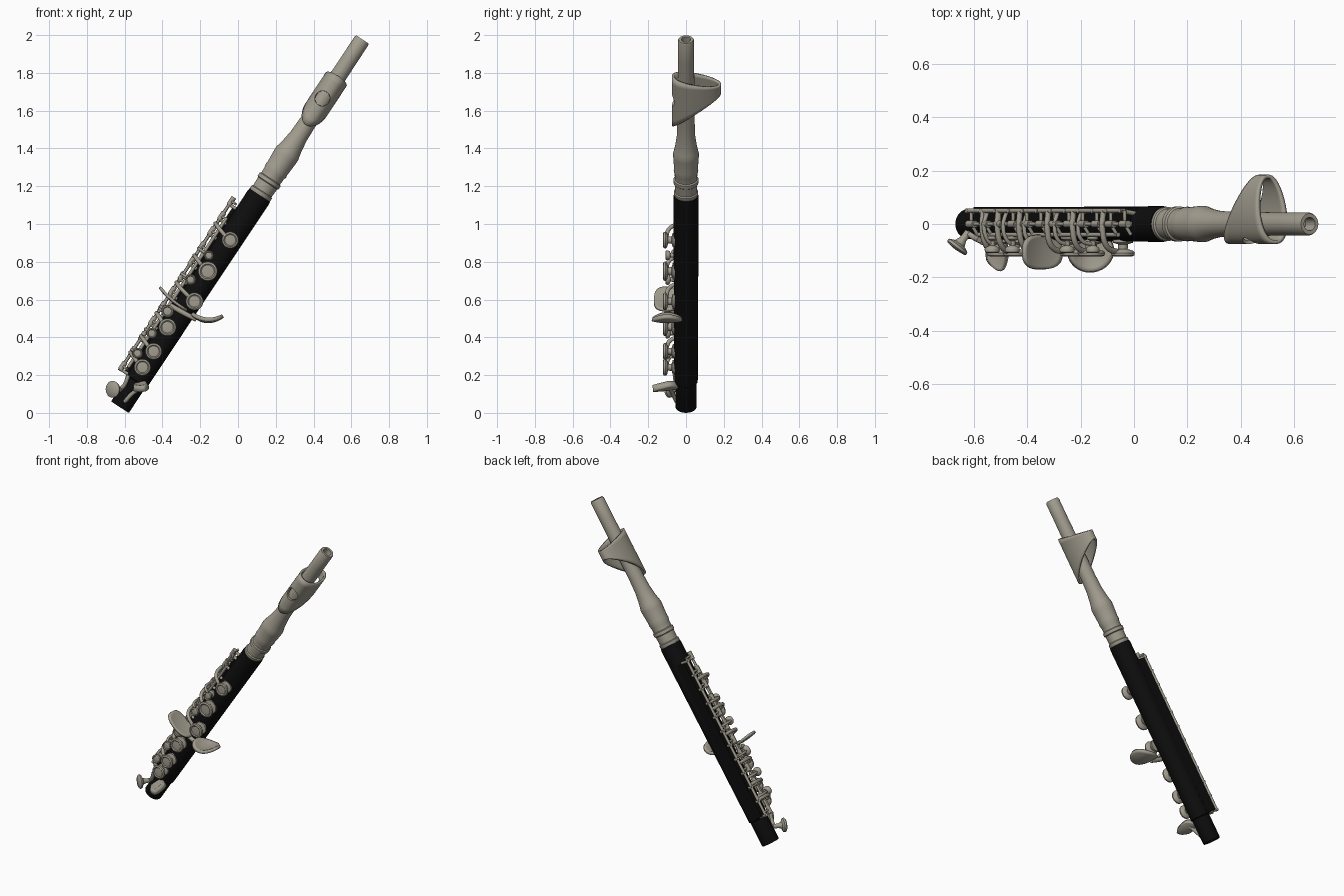
import bpy, bmesh, math
from mathutils import Matrix, Vector

if "Cube" in bpy.data.objects:
    bpy.data.objects.remove(bpy.data.objects["Cube"])

# Instrument frame: local z runs along the bore, local x is the side, y is world y
TILT = math.radians(33.4)
FRAME = Matrix.Translation((-0.625, 0, 0.03)) @ Matrix.Rotation(TILT, 4, 'Y')
FRONT = Matrix.Rotation(math.radians(90), 4, 'X')     # local z -> -y


def material(name, rgb):
    m = bpy.data.materials.new(name)
    m.diffuse_color = (*rgb, 1)
    m.use_nodes = True
    m.node_tree.nodes["Principled BSDF"].inputs["Base Color"].default_value = m.diffuse_color
    return m


SILVER = material("warm_silver", (0.36, 0.335, 0.275))
BLACK = material("black_wood", (0.004, 0.004, 0.004))


def finish(name, bm, mat, matrix=FRAME):
    bmesh.ops.remove_doubles(bm, verts=bm.verts, dist=1e-5)
    bmesh.ops.recalc_face_normals(bm, faces=bm.faces)
    me = bpy.data.meshes.new(name)
    bm.to_mesh(me)
    bm.free()
    me.materials.append(mat)
    ob = bpy.data.objects.new(name, me)
    ob.matrix_world = matrix
    bpy.context.collection.objects.link(ob)
    return ob


def skin(bm, rings):
    vs = [[bm.verts.new(p) for p in r] for r in rings]
    n = len(vs[0])
    for a, b in zip(vs, vs[1:]):
        for i in range(n):
            j = (i + 1) % n
            bm.faces.new((a[i], a[j], b[j], b[i]))
    return vs


def lathe(name, prof, mat, matrix=FRAME, n=40):
    bm = bmesh.new()
    skin(bm, [[(r * math.cos(2 * math.pi * i / n), r * math.sin(2 * math.pi * i / n), h)
               for i in range(n)] for r, h in prof])
    return finish(name, bm, mat, matrix)


def tube(name, pts, radius, mat=SILVER, matrix=FRAME, smooth=True):
    cu = bpy.data.curves.new(name, 'CURVE')
    cu.dimensions = '3D'
    cu.bevel_depth = radius
    cu.bevel_resolution = 3
    cu.resolution_u = 8
    cu.use_fill_caps = True
    sp = cu.splines.new('BEZIER')
    sp.bezier_points.add(len(pts) - 1)
    for bp, p in zip(sp.bezier_points, pts):
        bp.co = p
        bp.handle_left_type = bp.handle_right_type = 'AUTO' if smooth else 'VECTOR'
    cu.materials.append(mat)
    ob = bpy.data.objects.new(name, cu)
    ob.matrix_world = matrix
    bpy.context.collection.objects.link(ob)
    return ob


def paddle(name, centre, u, v, a, b, bowl, thick=0.016, power=1.0):
    """Curved oval finger plate in world space, spanned by u and v."""
    c, u, v = Vector(centre), Vector(u).normalized(), Vector(v).normalized()
    w = u.cross(v)
    bm = bmesh.new()
    rings = []
    for k in range(7):
        r = max(k / 6, 0.03)
        ring = []
        for i in range(36):
            t = 2 * math.pi * i / 36
            x, y = [math.copysign(abs(q) ** power, q) * r for q in (math.cos(t), math.sin(t))]
            ring.append(c + u * a * x + v * b * y + w * bowl * (x * x + 0.3 * y * y))
        rings.append(ring)
    vs = skin(bm, rings)
    bm.faces.new(vs[0])
    ob = finish(name, bm, SILVER, Matrix())
    s = ob.modifiers.new("thickness", 'SOLIDIFY')
    s.thickness, s.offset = thick, 0
    return ob


# Wooden body with narrower foot tenon and open bore
lathe("wooden_body", [(0, 0.05), (0.032, 0.05), (0.032, 0), (0.054, 0), (0.056, 0.005), (0.056, 0.16),
                      (0.062, 0.165), (0.067, 1.33), (0.065, 1.345), (0, 1.345)], BLACK)

# Black rail under the key rods
bm = bmesh.new()
bmesh.ops.create_cube(bm, size=1, matrix=Matrix.Translation((-0.045, 0.033, 0.69))
                      @ Matrix.Diagonal((0.08, 0.06, 1.04, 1)))
finish("key_rail", bm, BLACK)

# Silver head joint: socket rings, barrel, tapering to an open tube
lathe("head_joint", [(0, 1.34), (0.058, 1.34), (0.064, 1.35), (0.064, 1.365), (0.058, 1.37),
                     (0.06, 1.42), (0.066, 1.425), (0.066, 1.445), (0.059, 1.45), (0.06, 1.48),
                     (0.065, 1.50), (0.063, 1.515), (0.068, 1.59), (0.068, 1.61), (0.063, 1.63),
                     (0.057, 1.66), (0.049, 1.72), (0.046, 1.8), (0.043, 2.2), (0.043, 2.322),
                     (0.039, 2.332), (0.025, 2.332), (0.023, 2.27), (0, 2.27)], SILVER)

# Lip plate: teardrop sleeve, tall in front and tapering to the back
bm = bmesh.new()
rings = []
for k in range(9):
    s = k / 8
    ring = []
    for i in range(64):
        ph = 2 * math.pi * (i + 0.5) / 64
        y = 0.055 - 0.13 * math.cos(ph)
        f = max(0.0, (y + 0.075) / 0.26)
        x = math.copysign(abs(math.sin(ph)) ** 0.85, math.sin(ph)) * (0.073 - 0.015 * f)
        lo, hi = 1.79 + 0.2 * f ** 0.85, 2.10 - 0.05 * f
        ring.append((x, y, lo + (hi - lo) * s))
    rings.append(ring)
skin(bm, rings)
lip = finish("lip_plate", bm, SILVER)
sol = lip.modifiers.new("thickness", 'SOLIDIFY')
sol.thickness, sol.offset = 0.014, -1

# Blow hole cut through the front of the lip plate
cutter = lathe("blow_hole_cutter", [(0, 0), (0.038, 0), (0.044, 0.1), (0, 0.1)], SILVER,
               FRAME @ Matrix.Translation((-0.005, -0.03, 1.955)) @ FRONT)
cutter.hide_render = True
cutter.hide_viewport = True
cut = lip.modifiers.new("blow_hole", 'BOOLEAN')
cut.operation, cut.object = 'DIFFERENCE', cutter

# Key cups along the front, each with an arm wrapping back to the rods
PAD = [(0, 0), (0.04, 0), (0.04, 0.012), (0.02, 0.018), (0.019, 0.036), (0.042, 0.043), (0.047, 0.05),
       (0.045, 0.06), (0.036, 0.064), (0.03, 0.059), (0, 0.062)]


def key(name, x, t, size, y=-0.058):
    lathe(name + "_cup", [(r * size, h) for r, h in PAD], SILVER,
          FRAME @ Matrix.Translation((x, y, t)) @ FRONT, 28)


for i, (x, t, size) in enumerate([(0, 1.06, 0.95), (-0.008, 0.857, 1.1), (0.021, 0.685, 1),
                                  (-0.023, 0.492, 1), (-0.014, 0.345, 0.95), (-0.017, 0.242, 0.95)]):
    key(f"key_{i}", x, t, size)
    tube(f"key_arm_{i}", [(-0.108, 0.05, t + 0.03), (-0.112, -0.02, t + 0.03),
                          (-0.085, -0.085, t + 0.02), (x - 0.02, -0.106, t)], 0.011)

# Small side touches near the rods
for i, (x, t, size) in enumerate([(-0.07, 0.563, 0.7), (-0.075, 0.42, 0.6), (-0.06, 0.77, 0.6),
                                  (-0.08, 0.29, 0.6), (-0.05, 0.93, 0.55)]):
    key(f"side_touch_{i}", x, t, size, -0.045)
    tube(f"side_arm_{i}", [(-0.1, 0.05, t), (-0.116, -0.01, t), (-0.1, -0.06, t), (x, -0.078, t)], 0.008)

# Long rods with posts and cross hinges
for i, (x, y, lo, hi, r) in enumerate([(-0.108, 0.05, 0.16, 1.23, 0.009), (-0.108, 0.0, 0.2, 1.22, 0.008),
                                       (-0.08, -0.04, 0.2, 1.15, 0.009)]):
    tube(f"key_rod_{i}", [(x, y, lo), (x, y, hi)], r, smooth=False)
for i in range(12):
    t = 0.17 + i * 0.095
    for j, y in enumerate((0.05, 0.0)):
        tube(f"rod_post_{i}_{j}", [(-0.05, y * 0.8, t), (-0.118, y, t)], 0.009, smooth=False)
    tube(f"hinge_{i}", [(-0.108, 0.05, t + 0.02), (-0.108, 0, t + 0.02), (-0.08, -0.04, t + 0.02)],
         0.007, smooth=False)
    lathe(f"hinge_sleeve_{i}", [(0, 0), (0.014, 0), (0.014, 0.045), (0, 0.045)], SILVER,
          FRAME @ Matrix.Translation((-0.108, 0.0, t)), 16)

# Large finger plates: upper oval, hand crutch spoon and foot wedge
paddle("upper_paddle", (-0.35, -0.105, 0.595), (0.13, 0, -0.11), (0, 1, 0), 0.095, 0.065, 0.012, 0.014, 0.75)
paddle("hand_spoon", (-0.165, -0.1, 0.485), (1, 0, -0.08), (0, 1, 0), 0.083, 0.08, 0.035, 0.02)
tube("spoon_arm", [(-0.36, -0.09, 0.57), (-0.29, -0.1, 0.53), (-0.22, -0.1, 0.495)], 0.014, matrix=Matrix())
tube("paddle_post", [(-0.30, -0.04, 0.53), (-0.31, -0.1, 0.55)], 0.014, matrix=Matrix())
paddle("foot_wedge", (-0.515, -0.108, 0.135), (0.09, 0.07, 0.03), (-0.35, 1, 0.1), 0.045, 0.07, 0.01, 0.035, 1.3)
tube("foot_arm", [(-0.6, -0.05, 0.06), (-0.55, -0.075, 0.11), (-0.5, -0.09, 0.14)], 0.011, matrix=Matrix())

# Flared foot key at the lower left
aim = Vector((-0.6, -0.8, 0)).to_track_quat('Z', 'Y').to_matrix().to_4x4()
lathe("foot_key", [(0, -0.07), (0.014, -0.07), (0.014, -0.035), (0.022, -0.015), (0.042, -0.006),
                   (0.045, 0.004), (0.038, 0.01), (0, 0.014)], SILVER,
      Matrix.Translation((-0.662, -0.085, 0.125)) @ aim, 28)
tube("foot_key_arm", [(-0.622, -0.035, 0.125), (-0.6, -0.05, 0.15), (-0.58, -0.06, 0.2)], 0.011, matrix=Matrix())

# Turn curves into meshes and smooth everything, keeping hard edges
bpy.ops.object.select_all(action='DESELECT')
for ob in bpy.context.scene.objects:
    if ob.type == 'CURVE':
        ob.select_set(True)
        bpy.context.view_layer.objects.active = ob
bpy.ops.object.convert(target='MESH')
bpy.ops.object.select_all(action='DESELECT')
for ob in bpy.context.scene.objects:
    if ob.type == 'MESH' and ob != cutter:
        ob.select_set(True)
        bpy.context.view_layer.objects.active = ob
bpy.ops.object.shade_smooth_by_angle(angle=math.radians(40))
